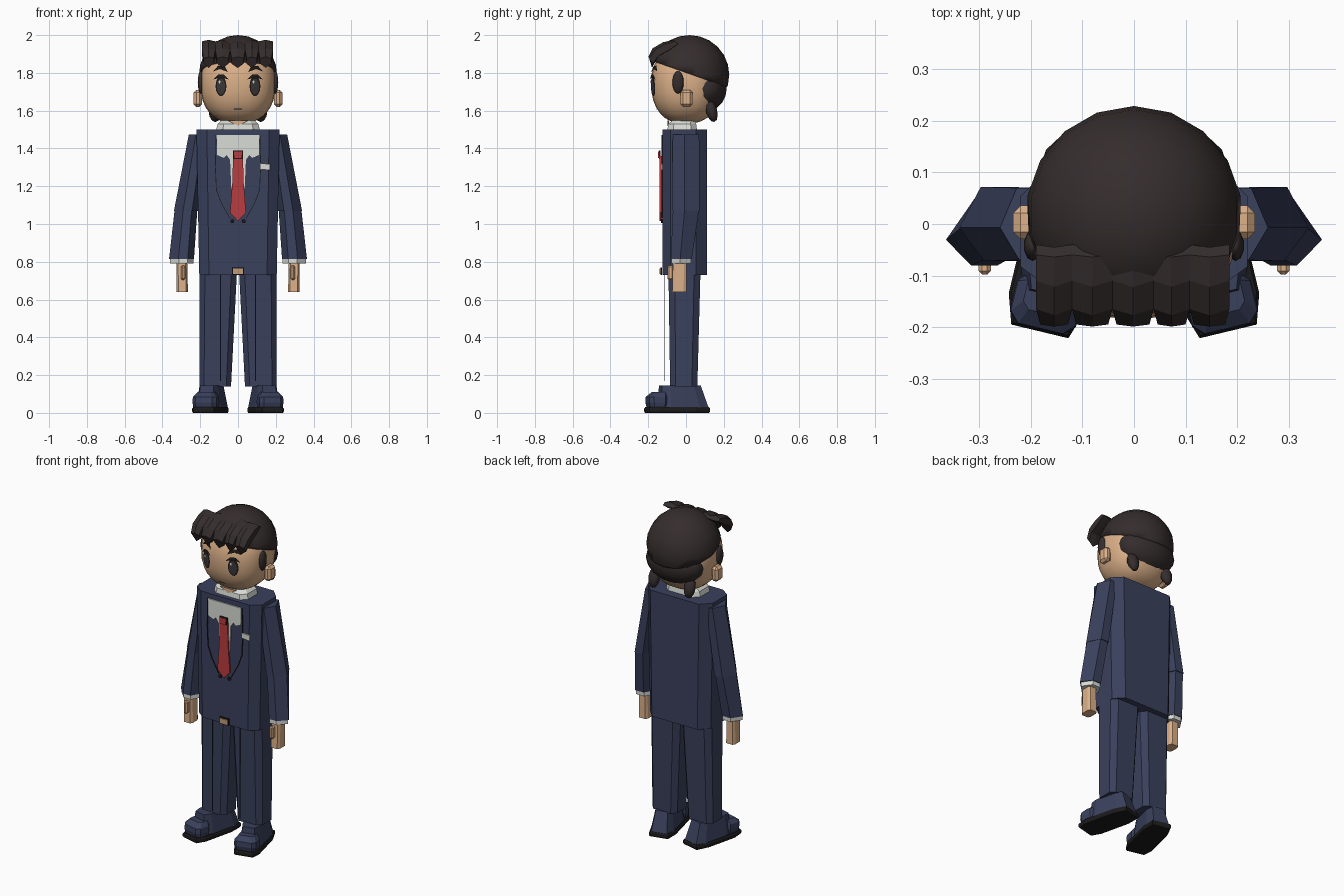
import bpy, bmesh, math
from mathutils import Vector, Matrix

if "Cube" in bpy.data.objects:
    bpy.data.objects.remove(bpy.data.objects["Cube"])


def mat(name, r, g, b):
    m = bpy.data.materials.new(name)
    m.diffuse_color = (r, g, b, 1)
    m.use_nodes = True
    m.node_tree.nodes["Principled BSDF"].inputs["Base Color"].default_value = m.diffuse_color
    return m


NAVY = mat("navy cloth", 0.042, 0.052, 0.108)
SKIN = mat("skin", 0.72, 0.44, 0.25)
HAIR = mat("dark hair", 0.036, 0.026, 0.026)
WHITE = mat("white shirt", 0.70, 0.72, 0.68)
RED = mat("red tie", 0.50, 0.045, 0.05)
BLACK = mat("black", 0.012, 0.011, 0.011)
GREY = mat("eye grey", 0.045, 0.04, 0.04)
BRASS = mat("buckle tan", 0.55, 0.33, 0.18)


def finish(name, bm, m, smooth=False):
    bmesh.ops.recalc_face_normals(bm, faces=bm.faces)
    me = bpy.data.meshes.new(name)
    bm.to_mesh(me)
    bm.free()
    me.materials.append(m)
    ob = bpy.data.objects.new(name, me)
    bpy.context.collection.objects.link(ob)
    if smooth:
        for p in me.polygons:
            p.use_smooth = True
    return ob


def loft(name, rings, m, smooth=False):
    """Skin a stack of equal-length rings and cap both ends."""
    bm = bmesh.new()
    vs = [[bm.verts.new(p) for p in r] for r in rings]
    n = len(vs[0])
    for a, b in zip(vs, vs[1:]):
        for i in range(n):
            j = (i + 1) % n
            bm.faces.new((a[i], a[j], b[j], b[i]))
    bm.faces.new(vs[0])
    bm.faces.new(vs[-1])
    return finish(name, bm, m, smooth)


HEX = [(1, -0.1), (0.35, 1), (-0.5, 1), (-1, 0), (-0.5, -1), (0.25, -1)]
OCT = [(1, 0.6), (0.7, 1), (-0.7, 1), (-1, 0.6), (-1, -0.6), (-0.7, -1), (0.7, -1), (1, -0.6)]


def ring(prof, cx, cy, z, hx, hy, s=1):
    return [(s * (cx + hx * u), cy + hy * v, z) for u, v in prof]


def plate(name, pts, y, m, t=0.006):
    """Thin plate with an x-z outline whose front is at y."""
    return loft(name, [[(x, y, z) for x, z in pts], [(x, y + t, z) for x, z in pts]], m)


def both(half):
    return half + [(-x, z) for x, z in reversed(half) if x]


def ball(name, c, r, m, segs=16, rings=10, power=1.0, rot=None, cut=None):
    bm = bmesh.new()
    bmesh.ops.create_uvsphere(bm, u_segments=segs, v_segments=rings, radius=1)
    for v in bm.verts:
        q = [math.copysign(abs(k) ** power, k) * d for k, d in zip(v.co, r)]
        v.co = Vector(q)
        if rot:
            v.co = rot @ v.co
        v.co += Vector(c)
    if cut:
        bmesh.ops.bisect_plane(bm, geom=bm.verts[:] + bm.edges[:] + bm.faces[:],
                               plane_co=cut[0], plane_no=cut[1], clear_inner=True)
        bmesh.ops.holes_fill(bm, edges=[e for e in bm.edges if e.is_boundary])
    return finish(name, bm, m, True)


def box(name, c, size, m, bevel=0.0):
    bm = bmesh.new()
    bmesh.ops.create_cube(bm, size=1)
    for v in bm.verts:
        v.co = Vector([a + b * d for a, b, d in zip(c, v.co, size)])
    if bevel:
        bmesh.ops.bevel(bm, geom=bm.edges[:], offset=bevel, segments=1, affect='EDGES')
    return finish(name, bm, m)


# Jacket body
BODY = [(1, 0.52), (0.75, 1), (-0.75, 1), (-1, 0.52), (-1, -0.65), (-0.75, -1), (0.75, -1), (1, -0.65)]
loft("jacket", [ring(BODY, 0, -0.007, 0.73, 0.205, 0.117),
                ring(BODY, 0, -0.007, 1.50, 0.22, 0.117)], NAVY)

# Shirt, tie, pocket square, buckle
plate("shirt_front", both([(0, 1.47), (0.113, 1.47), (0.11, 1.365), (0.075, 1.35), (0.06, 1.365),
                           (0.042, 1.34), (0.036, 1.2), (0, 1.05)]), -0.131, WHITE, 0.008)
plate("tie", both([(0, 1.36), (0.026, 1.36), (0.03, 1.22), (0.042, 1.06), (0, 1.015)]), -0.139, RED, 0.009)
plate("tie_knot_outline", both([(0, 1.39), (0.026, 1.39), (0.026, 1.345), (0, 1.345)]), -0.142, BLACK)
plate("tie_knot", both([(0, 1.385), (0.021, 1.385), (0.019, 1.35), (0, 1.35)]), -0.147, RED)
plate("pocket_square", [(0.117, 1.29), (0.117, 1.32), (0.17, 1.318), (0.17, 1.285)], -0.133, WHITE, 0.009)
plate("belt_buckle_rim", both([(0, 0.77), (0.031, 0.77), (0.031, 0.73), (0, 0.73)]), -0.135, BLACK, 0.009)
plate("belt_buckle", both([(0, 0.765), (0.026, 0.765), (0.026, 0.736), (0, 0.736)]), -0.141, BRASS)

# Collar and neck
loft("collar", [ring(OCT, 0, -0.02, 1.50, 0.115, 0.078), ring(OCT, 0, -0.02, 1.53, 0.108, 0.074),
                ring(OCT, 0, -0.01, 1.55, 0.085, 0.06)], WHITE)
loft("neck", [ring(OCT, 0, -0.015, 1.50, 0.08, 0.058), ring(OCT, 0, -0.01, 1.62, 0.08, 0.058)], SKIN)
plate("neck_opening", [(-0.055, 1.548), (0.055, 1.548), (0, 1.52)], -0.097, SKIN)

# Head, with a shallower crown than chin
HR, HZ, HP = (0.2, 0.185, 0.22), 1.75, 0.85
head = ball("head", (0, 0, HZ), HR, SKIN, 24, 16, HP)
for v in head.data.vertices:
    if v.co.z > HZ:
        v.co.z = HZ + (v.co.z - HZ) * 0.84


def face_patch(name, pts, m, lift):
    """Fan-shaped patch wrapped on the front of the head."""
    def wrap(x, z):
        rz = HR[2] * (0.84 if z > HZ else 1)
        k = 1 - abs(x / HR[0]) ** (2 / HP) - abs((z - HZ) / rz) ** (2 / HP)
        return (x, -HR[1] * max(k, 0) ** (HP / 2) - lift, z)
    bm = bmesh.new()
    vs = [bm.verts.new(wrap(x, z)) for x, z in pts]
    mid = bm.verts.new(wrap(sum(p[0] for p in pts) / len(pts), sum(p[1] for p in pts) / len(pts)))
    for i in range(len(vs)):
        bm.faces.new((vs[i - 1], vs[i], mid))
    return finish(name, bm, m)


def oval(cx, cz, rx, rz, n=14):
    return [(cx + rx * math.cos(math.tau * i / n), cz + rz * math.sin(math.tau * i / n)) for i in range(n)]


face_patch("mouth", [(-0.022, 1.612), (0.022, 1.612), (0.022, 1.607), (-0.022, 1.607)], BLACK, 0.005)

# Main hair cap, rear lower tier
ball("hair_cap", (0, 0.018, 1.79), (0.21, 0.211, 0.21), HAIR, 18, 12,
     cut=((0, -0.04, 1.815), (0, 0.35, 1)))
ball("hair_back", (0, 0.10, 1.715), (0.185, 0.115, 0.12), HAIR, 16, 10)

# Fringe of five curved locks
edges = [-0.19, -0.12, -0.042, 0.038, 0.108, 0.185]
for i, (a, b) in enumerate(zip(edges, edges[1:])):
    path = [(-0.06, 1.95, 1.975), (-0.11, 1.915, 1.962), (-0.165, 1.885, 1.93), (-0.195, 1.845, 1.885)]
    rings = []
    for k, (y, lo, hi) in enumerate(path):
        w = 0.008 if k == 3 else 0
        c = (a + b) / 2
        d = 0.012 if k in (1, 2) else 0.004
        tip = 0.018 if k == 3 else 0
        rings.append([(a + w, y + 0.02, lo + 0.005), (c, y + 0.015, lo - tip), (b - w, y + 0.02, lo + 0.005),
                      (b - w, y, hi - 0.008), (c, y - d, hi), (a + w, y, hi - 0.008)])
    loft("fringe_lock_%d" % (i + 1), rings, HAIR)

for s, side in ((1, "left"), (-1, "right")):
    # Facial features
    face_patch("eye_rim_" + side, oval(s * 0.09, 1.73, 0.029, 0.053), BLACK, 0.005)
    face_patch("eye_" + side, oval(s * 0.09, 1.727, 0.022, 0.042), GREY, 0.008)
    face_patch("eye_glint_" + side, oval(s * 0.09 - 0.008, 1.752, 0.005, 0.008, 8), WHITE, 0.011)
    face_patch("lash_" + side, [(s * x, z) for x, z in
               ((0.05, 1.765), (0.075, 1.792), (0.105, 1.792), (0.13, 1.765), (0.105, 1.776), (0.075, 1.776))],
               BLACK, 0.009)
    face_patch("eyebrow_" + side, [(s * x, z) for x, z in
               ((0.055, 1.805), (0.07, 1.835), (0.105, 1.838), (0.132, 1.808), (0.095, 1.82))], BLACK, 0.008)
    # Ears, sideburns and nape locks
    box("ear_" + side, (s * 0.212, 0.003, 1.665), (0.045, 0.065, 0.09), SKIN, 0.014)
    ball("sideburn_" + side, (s * 0.197, -0.042, 1.75), (0.017, 0.03, 0.06), HAIR, 10, 8)
    ball("nape_lock_" + side, (s * 0.12, 0.135, 1.60), (0.036, 0.03, 0.062), HAIR, 8, 6,
         rot=Matrix.Rotation(0.25, 3, 'X'))
    # Lapel edges and jacket buttons
    lap = [(0.118, 1.47), (0.122, 1.30), (0.116, 1.18), (0.09, 1.11), (0.045, 1.03)]
    plate("lapel_edge_" + side, [(s * x, z) for x, z in lap] +
          [(s * (x - 0.004), z) for x, z in reversed(lap)], -0.129, BLACK)
    plate("button_" + side, oval(s * 0.03, 1.015, 0.011, 0.011, 8), -0.132, BLACK, 0.009)
    # Sleeves, cuff, hand and thumb
    loft("upper_sleeve_" + side, [ring(HEX, 0.21, 0, 1.475, 0.05, 0.07, s),
                                  ring(HEX, 0.275, 0, 1.07, 0.064, 0.072, s)], NAVY)
    loft("lower_sleeve_" + side, [ring(HEX, 0.275, 0, 1.08, 0.06, 0.069, s),
                                  ring(HEX, 0.299, -0.025, 0.815, 0.066, 0.056, s)], NAVY)
    loft("cuff_" + side, [ring(HEX, 0.298, -0.025, 0.825, 0.062, 0.052, s),
                          ring(HEX, 0.297, -0.026, 0.79, 0.062, 0.052, s)], WHITE)
    loft("hand_" + side, [ring(OCT, 0.297, -0.033, 0.80, 0.028, 0.036, s),
                          ring(OCT, 0.295, -0.035, 0.64, 0.03, 0.038, s)], SKIN)
    box("thumb_" + side, (s * 0.29, -0.083, 0.742), (0.024, 0.03, 0.075), SKIN, 0.007)
    # Trouser leg and its front crease
    loft("trouser_leg_" + side, [ring(OCT, 0.105, -0.008, 0.76, 0.1, 0.085, s),
                                 ring(OCT, 0.121, -0.012, 0.14, 0.084, 0.072, s)], NAVY)
    plate("trouser_crease_" + side, [(s * 0.09, 0.74), (s * 0.096, 0.74), (s * 0.096, 0.17), (s * 0.09, 0.17)],
          -0.116, NAVY, 0.003)
    # Shoe: sole, upper and toe cap, turned outward
    turn = Matrix.Translation((s * 0.144, -0.047, 0)) @ Matrix.Rotation(s * math.radians(13.5), 4, 'Z')
    parts = [
        loft("shoe_sole_" + side, [ring(BODY, 0, 0, z, w, l) for z, w, l in
             ((0, 0.071, 0.161), (0.008, 0.076, 0.166), (0.022, 0.076, 0.166), (0.03, 0.071, 0.161))], BLACK),
        loft("shoe_upper_" + side, [ring(OCT, 0, 0.03, 0.028, 0.067, 0.13),
                                    ring(OCT, 0, 0.015, 0.145, 0.05, 0.105)], NAVY),
        loft("shoe_toe_" + side, [ring(OCT, 0, -0.11, 0.028, 0.062, 0.045),
                                  ring(OCT, 0, -0.11, 0.055, 0.066, 0.052),
                                  ring(OCT, 0, -0.11, 0.085, 0.064, 0.05),
                                  ring(OCT, 0, -0.095, 0.11, 0.045, 0.035)], NAVY)]
    for p in parts:
        p.data.transform(turn)
